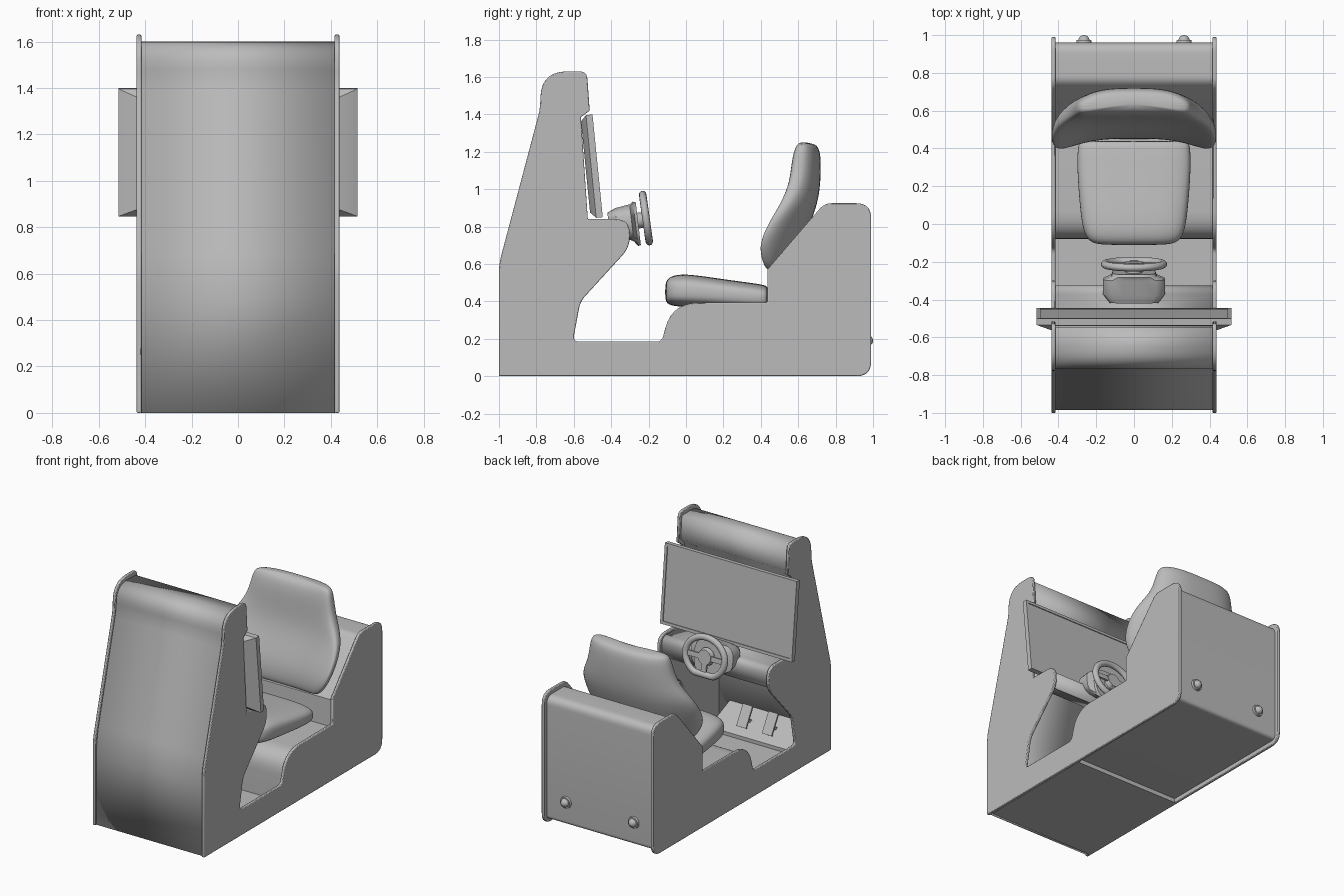
import bpy, bmesh, math
from mathutils import Matrix, Vector

if "Cube" in bpy.data.objects:
    bpy.data.objects.remove(bpy.data.objects["Cube"])

grey = bpy.data.materials.new("plain grey")
grey.use_nodes = True
grey.diffuse_color = (0.5, 0.5, 0.5, 1)
grey.node_tree.nodes["Principled BSDF"].inputs["Base Color"].default_value = (0.5, 0.5, 0.5, 1)


def finish(name, bm, angle=35):
    bmesh.ops.recalc_face_normals(bm, faces=bm.faces)
    mesh = bpy.data.meshes.new(name)
    bm.to_mesh(mesh)
    bm.free()
    mesh.materials.append(grey)
    ob = bpy.data.objects.new(name, mesh)
    bpy.context.collection.objects.link(ob)
    bpy.ops.object.select_all(action='DESELECT')
    ob.select_set(True)
    bpy.context.view_layer.objects.active = ob
    bpy.ops.object.shade_smooth_by_angle(angle=math.radians(angle))
    return ob


def fillet(points, steps=7):
    """Round each (y, z, distance) corner of a profile."""
    out, n = [], len(points)
    for i, p in enumerate(points):
        c = Vector(p[:2])
        if len(p) < 3:
            out.append(c)
            continue
        a, b = Vector(points[i - 1][:2]), Vector(points[(i + 1) % n][:2])
        a = c + (a - c).normalized() * p[2]
        b = c + (b - c).normalized() * p[2]
        for k in range(steps + 1):
            t = k / steps
            out.append(a * (1 - t) ** 2 + c * 2 * t * (1 - t) + b * t * t)
    return out


def prism(name, profile, x0, x1, bevel=0):
    bm = bmesh.new()
    face = bm.faces.new([bm.verts.new((x0, y, z)) for y, z in profile])
    ext = bmesh.ops.extrude_face_region(bm, geom=[face])
    moved = [g for g in ext["geom"] if isinstance(g, bmesh.types.BMVert)]
    bmesh.ops.translate(bm, verts=moved, vec=(x1 - x0, 0, 0))
    ob = finish(name, bm)
    if bevel:
        m = ob.modifiers.new("edge", 'BEVEL')
        m.width, m.segments = bevel, 2
        m.angle_limit = math.radians(60)
    return ob


def sheet(name, path, half, thick):
    bm = bmesh.new()
    cols = [[bm.verts.new((x, y, z)) for y, z in path] for x in (-half, half)]
    for i in range(len(path) - 1):
        bm.faces.new((cols[0][i], cols[1][i], cols[1][i + 1], cols[0][i + 1]))
    ob = finish(name, bm)
    m = ob.modifiers.new("thickness", 'SOLIDIFY')
    m.thickness, m.offset = thick, 0
    return ob


def loft(name, rings, subdiv=0):
    bm = bmesh.new()
    rows = [[bm.verts.new(p) for p in r] for r in rings]
    n = len(rows[0])
    for a, b in zip(rows, rows[1:]):
        for i in range(n):
            bm.faces.new((a[i], a[(i + 1) % n], b[(i + 1) % n], b[i]))
    bm.faces.new(rows[0])
    bm.faces.new(rows[-1])
    ob = finish(name, bm, 80 if subdiv else 35)
    if subdiv:
        m = ob.modifiers.new("soft", 'SUBSURF')
        m.levels = m.render_levels = subdiv
    return ob


def box(name, size, mat):
    bm = bmesh.new()
    bmesh.ops.create_cube(bm, size=1, matrix=mat @ Matrix.Diagonal((*size, 1)))
    return finish(name, bm)


def disc(name, r1, r2, depth, mat, seg=32):
    bm = bmesh.new()
    bmesh.ops.create_cone(bm, cap_ends=True, segments=seg, radius1=r1, radius2=r2, depth=depth, matrix=mat)
    return finish(name, bm)


def oval(count, power):
    """Rounded-rectangle unit outline."""
    for k in range(count):
        a = 2 * math.pi * (k + 0.5) / count
        c, s = math.cos(a), math.sin(a)
        yield math.copysign(abs(c) ** power, c), math.copysign(abs(s) ** power, s)


# Side panels
panel = fillet([(-1, 0), (-1, 0.6, 0.05), (-0.78, 1.43, 0.04), (-0.775, 1.63, 0.14),
                (-0.53, 1.63, 0.04), (-0.515, 1.42), (-0.562, 1.385), (-0.525, 0.84),
                (-0.30, 0.84, 0.08), (-0.30, 0.69, 0.06), (-0.565, 0.40, 0.04),
                (-0.605, 0.185, 0.035), (-0.13, 0.185, 0.03), (-0.075, 0.392, 0.14),
                (0.435, 0.395), (0.435, 0.57), (0.74, 0.925, 0.04),
                (0.99, 0.925, 0.08), (0.99, 0, 0.08)])
for side, name in ((1, "left_side_panel"), (-1, "right_side_panel")):
    prism(name, panel, side * 0.416, side * 0.437, 0.005)

# Front cabinet skin with marquee, back board and dash
skin = fillet([(-0.975, 0), (-0.975, 0.6, 0.1), (-0.757, 1.43, 0.05), (-0.75, 1.59, 0.1),
               (-0.555, 1.59), (-0.545, 1.44), (-0.585, 1.40), (-0.555, 0.815),
               (-0.335, 0.815, 0.04), (-0.335, 0.69)])
sheet("cabinet_skin", skin, 0.418, 0.02)

# Floor and seat box
prism("floor_plate", [(-0.97, 0), (-0.97, 0.035), (-0.075, 0.035), (-0.075, 0)], -0.418, 0.418)
seat_box = fillet([(-0.08, 0.03), (-0.08, 0.365, 0.15), (0.45, 0.365), (0.46, 0.55),
                   (0.755, 0.895, 0.03), (0.96, 0.895, 0.06), (0.96, 0.03, 0.03)])
prism("seat_box", seat_box, -0.418, 0.418)

# Rear bolts
for x in (-0.265, 0.265):
    back = Matrix.Translation((x, 0.965, 0.19)) @ Matrix.Rotation(-math.pi / 2, 4, 'X')
    disc("bolt_collar", 0.042, 0.038, 0.018, back)
    bm = bmesh.new()
    bmesh.ops.create_uvsphere(bm, u_segments=20, v_segments=10, radius=0.03,
                              matrix=Matrix.Translation((x, 0.97, 0.19)))
    finish("bolt_dome", bm)

# Tilted screen: tapered back, slim front with inset glass
tilt = Matrix.Translation((-0.0, -0.4725, 1.125)) @ Matrix.Rotation(math.radians(-84.3), 4, 'X')


def rect(w, h, d):
    return [tilt @ Vector((sx * w, sy * h, d)) for sx, sy in ((-1, -1), (1, -1), (1, 1), (-1, 1))]


loft("screen", [rect(0.44, 0.245, -0.065), rect(0.515, 0.276, -0.035), rect(0.515, 0.276, 0),
                rect(0.495, 0.256, 0), rect(0.495, 0.256, -0.006)])

# Pedals on a wedge
prism("pedal_base", [(-0.96, 0.03), (-0.96, 0.16), (-0.76, 0.075), (-0.73, 0.06), (-0.73, 0.03)], -0.33, 0.33)
for x in (-0.1, 0.1):
    lean = Matrix.Translation((x, -0.80, 0.17)) @ Matrix.Rotation(math.radians(30), 4, 'X')
    box("pedal", (0.075, 0.014, 0.15), lean)
    box("pedal_arm", (0.02, 0.1, 0.02), lean @ Matrix.Translation((0, -0.05, -0.02)))

# Steering column housing
housing = []
for y, zc, w, h in ((-0.415, 0.83, 0.13, 0.045), (-0.37, 0.825, 0.165, 0.075),
                    (-0.29, 0.82, 0.165, 0.10), (-0.27, 0.815, 0.12, 0.12), (-0.255, 0.815, 0.115, 0.115)):
    housing.append([(w * u, y - 0.12 * (h * v), zc + h * v) for u, v in oval(16, 0.6)])
loft("column_housing", housing)

# Steering wheel, local +y points down
wheel = Matrix.Translation((0, -0.213, 0.838)) @ Matrix.Rotation(math.radians(-82), 4, 'X')
rings = 40
bm = bmesh.new()
grid = []
for i in range(rings):
    a = 2 * math.pi * i / rings
    ring = []
    for k in range(12):
        b = 2 * math.pi * k / 12
        r = 0.022 * math.cos(b)
        p = Vector(((0.153 + r) * math.cos(a), min((0.133 + r) * math.sin(a), 0.118 + r), 0.02 * math.sin(b)))
        ring.append(bm.verts.new(wheel @ p))
    grid.append(ring)
for i in range(rings):
    for k in range(12):
        a, b = grid[i], grid[(i + 1) % rings]
        bm.faces.new((a[k], a[(k + 1) % 12], b[(k + 1) % 12], b[k]))
finish("wheel_rim", bm, 60)
disc("wheel_hub", 0.06, 0.05, 0.03, wheel @ Matrix.Translation((0, 0, -0.005)), 24)
disc("wheel_shaft", 0.045, 0.04, 0.08, wheel @ Matrix.Translation((0, 0, -0.045)), 24)
for name, size, spot in (("left_spoke", (0.11, 0.035, 0.014), (0.095, 0, 0)),
                         ("right_spoke", (0.11, 0.035, 0.014), (-0.095, 0, 0)),
                         ("lower_spoke", (0.04, 0.08, 0.014), (0, 0.08, 0))):
    box(name, size, wheel @ Matrix.Translation(spot))

# Seat cushion: y, centre z, half width, half height
cushion = []
for y, zc, w, h in ((-0.112, 0.45, 0.17, 0.04), (-0.098, 0.455, 0.24, 0.075), (-0.03, 0.46, 0.275, 0.09),
                    (0.1, 0.45, 0.29, 0.085), (0.3, 0.43, 0.305, 0.075), (0.43, 0.42, 0.30, 0.07),
                    (0.44, 0.42, 0.28, 0.05)):
    cushion.append([(w * u, y, zc + h * v) for u, v in oval(20, 0.6)])
loft("seat_cushion", cushion, 2)

# Backrest: z, centre y, half width, half depth, forward sweep of the wings
backrest = []
for z, yc, w, d, wing in ((0.55, 0.50, 0.28, 0.03, 0.04), (0.57, 0.505, 0.34, 0.055, 0.07),
                          (0.68, 0.535, 0.42, 0.08, 0.13), (0.80, 0.58, 0.445, 0.08, 0.125),
                          (0.92, 0.625, 0.425, 0.08, 0.09), (1.03, 0.64, 0.345, 0.08, 0.05),
                          (1.14, 0.645, 0.315, 0.078, 0.04), (1.22, 0.65, 0.30, 0.065, 0.035),
                          (1.245, 0.65, 0.26, 0.035, 0.03)):
    backrest.append([(w * u, yc + d * v - wing * abs(u) ** 3, z + 0.01 * u * u) for u, v in oval(28, 0.7)])
loft("seat_backrest", backrest, 2)
